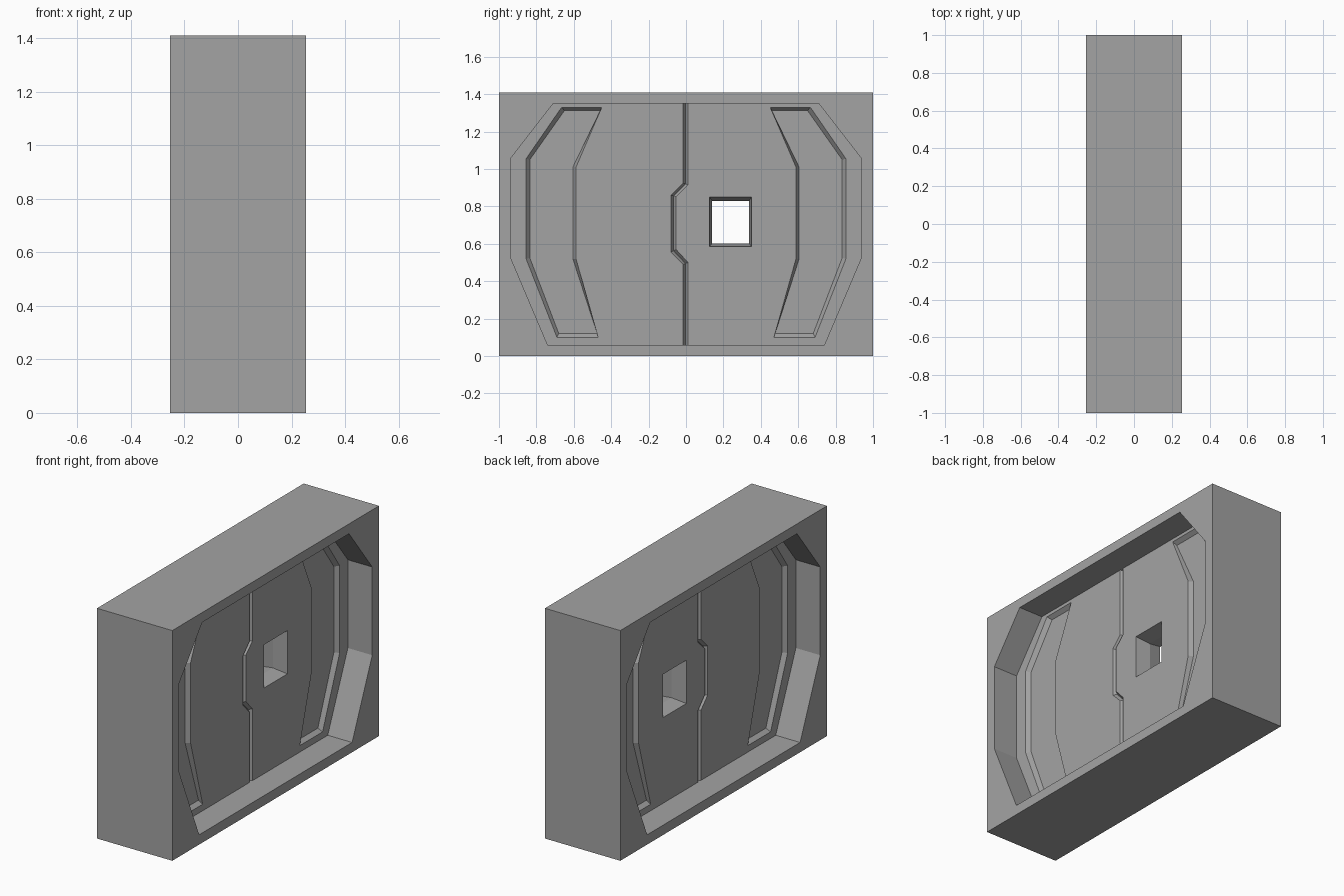
import bpy
import bmesh

cube = bpy.data.objects.get("Cube")
if cube:
    bpy.data.objects.remove(cube, do_unlink=True)

grey = bpy.data.materials.new("concrete_grey")
grey.use_nodes = True
colour = (0.37, 0.37, 0.37, 1)
grey.diffuse_color = colour
grey.node_tree.nodes["Principled BSDF"].inputs["Base Color"].default_value = colour

HALF_WIDTH, HEIGHT = 0.255, 1.41
DOOR = 0.09        # half thickness of the door
CLEAR = 0.12       # cutters reach this far out of the door


def loft(name, sections):
    """Solid through a list of (x, outline) sections; outlines are (y, z) points."""
    bm = bmesh.new()
    rings = [[bm.verts.new((x, y, z)) for y, z in outline] for x, outline in sections]
    n = len(rings[0])
    for a, b in zip(rings, rings[1:]):
        for i in range(n):
            j = (i + 1) % n
            bm.faces.new((a[i], a[j], b[j], b[i]))
    bm.faces.new(rings[0])
    bm.faces.new(rings[-1])
    bmesh.ops.recalc_face_normals(bm, faces=bm.faces)
    mesh = bpy.data.meshes.new(name)
    bm.to_mesh(mesh)
    bm.free()
    mesh.materials.append(grey)
    obj = bpy.data.objects.new(name, mesh)
    bpy.context.collection.objects.link(obj)
    return obj


def carve(target, cutter):
    """Cut one solid out of another, then drop the cutter."""
    cutter.hide_render = True
    mod = target.modifiers.new("cut", 'BOOLEAN')
    mod.operation = 'DIFFERENCE'
    mod.solver = 'EXACT'
    mod.object = cutter
    bpy.context.view_layer.objects.active = target
    bpy.ops.object.modifier_apply(modifier=mod.name)
    bpy.data.objects.remove(cutter, do_unlink=True)


def rect(y0, y1, z0, z1):
    return [(y0, z0), (y1, z0), (y1, z1), (y0, z1)]


def flip(outline, side):
    return [(y * side, z) for y, z in outline]


# Frame: a block with an eight-sided opening
half = [(0.74, 0.06), (0.935, 0.52), (0.935, 1.06), (0.71, 1.35)]
opening = half + flip(half, -1)[::-1]
block = rect(-1, 1, 0, HEIGHT)
frame = loft("wall_frame", [(-HALF_WIDTH, block), (HALF_WIDTH, block)])
carve(frame, loft("opening_cutter", [(-0.4, opening), (0.4, opening)]))

# Door slab filling the middle of the opening
door = loft("door_panel", [(-DOOR, opening), (DOOR, opening)])

# Curved side recesses with sloping walls
recess_rim = [(0.47, 0.10), (0.69, 0.10), (0.855, 0.52), (0.855, 1.055),
              (0.665, 1.33), (0.45, 1.33), (0.588, 1.01), (0.588, 0.52)]
recess_floor = [(0.475, 0.12), (0.68, 0.12), (0.835, 0.525), (0.835, 1.05),
                (0.65, 1.312), (0.458, 1.312), (0.605, 1.01), (0.605, 0.52)]

# Jogged seam between the two door leaves
seam_left = [(-0.016, 1.4), (-0.016, 0.925), (-0.08, 0.86),
             (-0.08, 0.556), (-0.016, 0.49), (-0.016, 0)]
seam_right = [(0.011, 1.4), (0.011, 0.915), (-0.053, 0.853),
              (-0.053, 0.57), (0.011, 0.5), (0.011, 0)]


def between(t):
    return [(a + (c - a) * t, b + (d - b) * t)
            for (a, b), (c, d) in zip(seam_left, seam_right)]


seam_rim = seam_left + seam_right[::-1]
seam_floor = between(0.47) + between(0.53)[::-1]

for face in (-1, 1):
    for side in (-1, 1):
        rim, floor = flip(recess_rim, side), flip(recess_floor, side)
        carve(door, loft("recess_cutter", [(face * CLEAR, rim), (face * DOOR, rim),
                                           (face * (DOOR - 0.025), floor)]))
    carve(door, loft("seam_cutter", [(face * CLEAR, seam_rim), (face * DOOR, seam_rim),
                                     (face * (DOOR - 0.02), seam_floor)]))

# Window through the door, narrowing toward its middle
wide = rect(0.125, 0.35, 0.585, 0.85)
narrow = rect(0.14, 0.338, 0.602, 0.83)
carve(door, loft("window_cutter", [(-CLEAR, wide), (-DOOR, wide), (0, narrow),
                                   (DOOR, wide), (CLEAR, wide)]))
